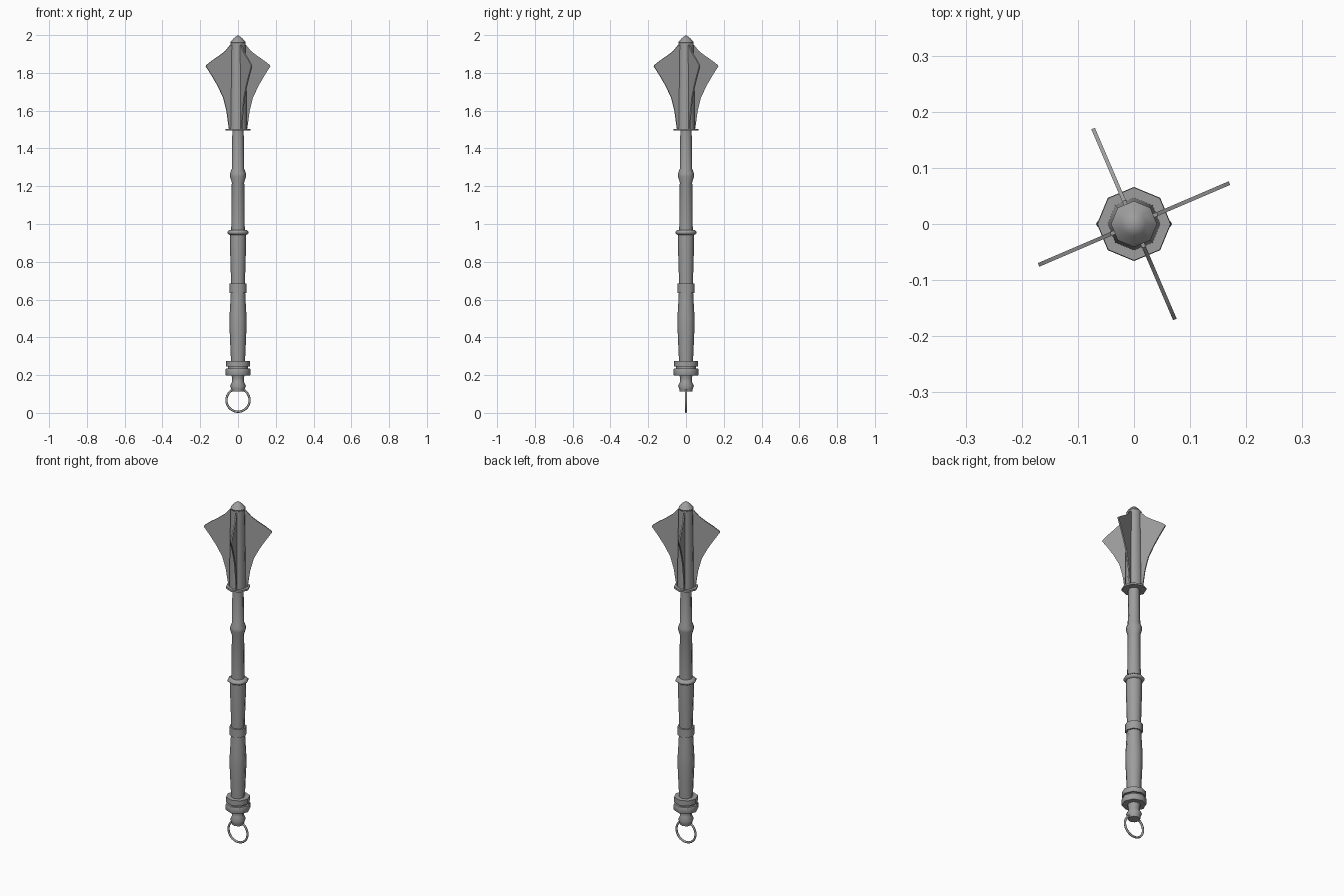
import bpy, bmesh, math
from mathutils import Matrix

if "Cube" in bpy.data.objects:
    bpy.data.objects.remove(bpy.data.objects["Cube"], do_unlink=True)

SIDES = 8
steel = bpy.data.materials.new("grey steel")
steel.use_nodes = True
GREY = (0.34, 0.34, 0.34, 1)
steel.diffuse_color = GREY
steel.node_tree.nodes["Principled BSDF"].inputs["Base Color"].default_value = GREY


def finish(name, bm, angle):
    bmesh.ops.recalc_face_normals(bm, faces=bm.faces)
    mesh = bpy.data.meshes.new(name)
    bm.to_mesh(mesh)
    bm.free()
    mesh.materials.append(steel)
    ob = bpy.data.objects.new(name, mesh)
    bpy.context.collection.objects.link(ob)
    bpy.ops.object.select_all(action='DESELECT')
    ob.select_set(True)
    bpy.context.view_layer.objects.active = ob
    bpy.ops.object.shade_smooth_by_angle(angle=math.radians(angle))
    return ob


def turned(name, profile):
    """Eight-sided turned part from (radius, height) points, bottom to top."""
    bm = bmesh.new()
    rings = []
    for r, z in profile:
        if r == 0:
            rings.append([bm.verts.new((0, 0, z))] * SIDES)
        else:
            rings.append([bm.verts.new((r * math.cos(math.tau * i / SIDES),
                                        r * math.sin(math.tau * i / SIDES), z))
                          for i in range(SIDES)])
    for a, b in zip(rings, rings[1:]):
        for i in range(SIDES):
            j = (i + 1) % SIDES
            quad = [a[i], a[j], b[j], b[i]]
            bm.faces.new(list(dict.fromkeys(quad)))
    for ring, (r, z) in ((rings[0], profile[0]), (rings[-1], profile[-1])):
        if r:
            bm.faces.new(ring)
    return finish(name, bm, 50)


# Handle, from the bottom up
turned("pommel_knob", [(.033, .112), (.035, .125), (.042, .143), (.031, .165),
                       (.031, .185), (.036, .203)])
turned("lower_pommel_disc", [(.064, .198), (.066, .203), (.066, .230), (.064, .235)])
turned("pommel_neck", [(.052, .232), (.052, .250)])
turned("upper_pommel_disc", [(.064, .245), (.064, .275)])
turned("lower_grip", [(.037, .272), (.041, .36), (.045, .45), (.045, .51),
                      (.041, .58), (.038, .64)])
turned("grip_band", [(.046, .636), (.046, .684)])
turned("upper_grip", [(.037, .68), (.039, .77), (.042, .86), (.043, .948)])
turned("grip_collar", [(.046, .943), (.056, .951), (.056, .959), (.044, .969)])
turned("shaft", [(.036, .965), (.033, 1.22), (.042, 1.25), (.042, 1.268),
                 (.033, 1.292), (.030, 1.50)])

# Head
turned("head_disc", [(.065, 1.494), (.065, 1.504)])
turned("head_core", [(.047, 1.50), (.040, 1.955)])
turned("head_tip", [(.036, 1.95), (.041, 1.962), (.022, 1.984), (0, 2.0)])

# Four flanges
outline = [(.02, 1.50), (.051, 1.50), (.066, 1.60), (.085, 1.67), (.119, 1.735),
           (.152, 1.787), (.185, 1.835), (.180, 1.843), (.148, 1.866),
           (.105, 1.893), (.072, 1.917), (.045, 1.948), (.02, 1.948)]
HALF = .0035
for k in range(4):
    bm = bmesh.new()
    front = [bm.verts.new((r, -HALF, z)) for r, z in outline]
    back = [bm.verts.new((r, HALF, z)) for r, z in outline]
    bm.faces.new(front)
    bm.faces.new(back[::-1])
    n = len(outline)
    for i in range(n):
        j = (i + 1) % n
        bm.faces.new((front[i], back[i], back[j], front[j]))
    bm.transform(Matrix.Rotation(math.radians(23.2 + 90 * k), 4, 'Z'))
    finish("flange_%d" % (k + 1), bm, 30)

# Hanging ring
bpy.ops.mesh.primitive_torus_add(major_radius=.0615, minor_radius=.006,
                                 major_segments=32, minor_segments=8,
                                 location=(0, 0, .0675),
                                 rotation=(math.pi / 2, 0, 0))
ring = bpy.context.object
ring.name = "hanging_ring"
ring.data.materials.append(steel)
bpy.ops.object.shade_smooth_by_angle(angle=math.radians(50))
